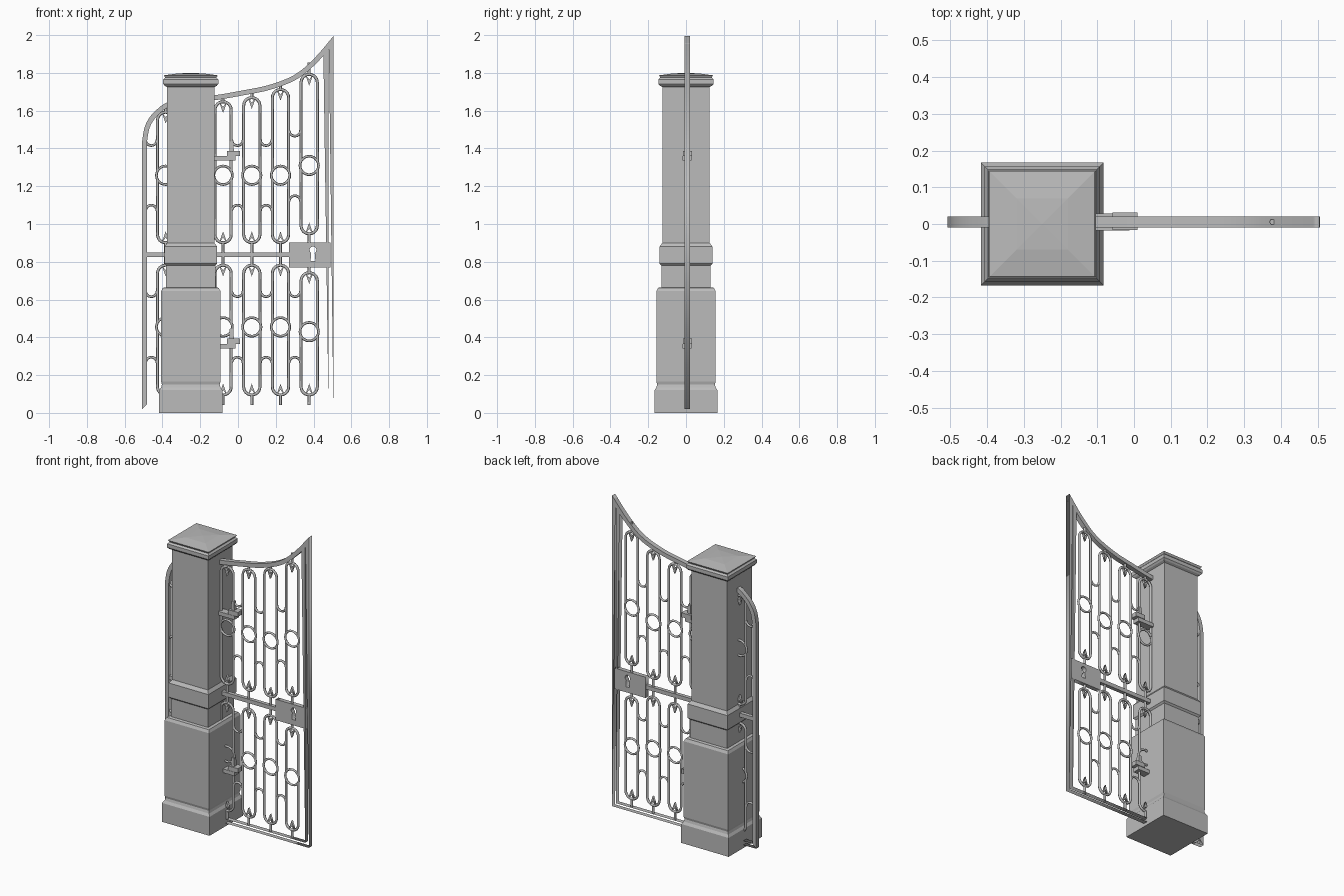
import bpy, bmesh, math
from mathutils import Vector
from mathutils.geometry import interpolate_bezier

if "Cube" in bpy.data.objects:
    bpy.data.objects.remove(bpy.data.objects["Cube"])

grey = bpy.data.materials.new("plain grey")
grey.use_nodes = True
grey.diffuse_color = (0.5, 0.5, 0.5, 1)
grey.node_tree.nodes["Principled BSDF"].inputs["Base Color"].default_value = (0.5, 0.5, 0.5, 1)

GATE_Y = 0.006
PILLAR_X = -0.25


def add_object(name, data):
    ob = bpy.data.objects.new(name, data)
    bpy.context.scene.collection.objects.link(ob)
    data.materials.append(grey)
    return ob


def add_curve(name, paths, closed, dims):
    cu = bpy.data.curves.new(name, 'CURVE')
    cu.dimensions = dims
    for path in paths:
        sp = cu.splines.new('POLY')
        sp.points.add(len(path) - 1)
        for p, (x, z) in zip(sp.points, path):
            p.co = (x, z, 0, 1)
        sp.use_cyclic_u = closed
    ob = add_object(name, cu)
    ob.rotation_euler.x = math.pi / 2
    ob.location.y = GATE_Y
    return ob


def plate(name, outlines, depth):
    """Flat cut-out standing in the gate plane; inner outlines become holes."""
    ob = add_curve(name, outlines, True, '2D')
    ob.data.fill_mode = 'BOTH'
    ob.data.extrude = depth / 2
    return ob


def rods(name, paths, radius=0.008, closed=False):
    ob = add_curve(name, paths, closed, '3D')
    ob.data.bevel_depth = radius
    ob.data.bevel_resolution = 1
    ob.data.use_fill_caps = True
    return ob


def arc(cx, cz, r, a0, a1, n=12):
    angles = [math.radians(a0 + (a1 - a0) * i / n) for i in range(n + 1)]
    return [(cx + r * math.cos(a), cz + r * math.sin(a)) for a in angles]


def box(name, x0, x1, y0, y1, z0, z1, taper=1.0):
    bm = bmesh.new()
    bmesh.ops.create_cube(bm, size=1)
    for v in bm.verts:
        k = taper if v.co.z > 0 else 1
        v.co = ((x0 + x1) / 2 + v.co.x * (x1 - x0) * k,
                (y0 + y1) / 2 + v.co.y * (y1 - y0) * k,
                (z0 + z1) / 2 + v.co.z * (z1 - z0))
    me = bpy.data.meshes.new(name)
    bm.to_mesh(me)
    bm.free()
    return add_object(name, me)


# Square pillar: stacked square rings from a moulding profile (half width, height)
profile = [(0.167, 0), (0.167, 0.12), (0.157, 0.135), (0.153, 0.15), (0.157, 0.165),
           (0.157, 0.645), (0.148, 0.662), (0.13, 0.665), (0.13, 0.78), (0.14, 0.79),
           (0.14, 0.88), (0.125, 0.9), (0.125, 1.725), (0.138, 1.732), (0.146, 1.742),
           (0.146, 1.765), (0.136, 1.775), (0.143, 1.787), (0.07, 1.797)]
bm = bmesh.new()
rings = [[bm.verts.new((PILLAR_X + sx * w, sy * w, z))
          for sx, sy in ((-1, -1), (1, -1), (1, 1), (-1, 1))] for w, z in profile]
bm.faces.new(rings[0][::-1])
for lo, hi in zip(rings, rings[1:]):
    for i in range(4):
        j = (i + 1) % 4
        bm.faces.new((lo[i], lo[j], hi[j], hi[i]))
apex = bm.verts.new((PILLAR_X, 0, 1.8))
for i in range(4):
    bm.faces.new((rings[-1][i], rings[-1][(i + 1) % 4], apex))
me = bpy.data.meshes.new("pillar")
bm.to_mesh(me)
bm.free()
add_object("pillar", me)

# Gate frame: outer outline with sweeping top, and the same outline inset
knots = [Vector(p) for p in [(0.505, 1.995), (0.405, 1.878), (0.3, 1.79), (0.167, 1.737),
                             (0.035, 1.709), (-0.12, 1.682), (-0.28, 1.663), (-0.375, 1.643),
                             (-0.425, 1.61), (-0.467, 1.566), (-0.495, 1.51), (-0.508, 1.435)]]
sweep = []
for i in range(len(knots) - 1):
    a, b = knots[i], knots[i + 1]
    ta = (b - knots[max(i - 1, 0)]) / 6
    tb = (knots[min(i + 2, len(knots) - 1)] - a) / 6
    sweep += interpolate_bezier(a, a + ta, b - tb, b, 5)[:-1]
outer = [Vector(p[:2]) for p in sweep] + [knots[-1], Vector((-0.508, 0.02)), Vector((0.505, 0.02))]
inner = []
for i, p in enumerate(outer):
    d0 = (p - outer[i - 1]).normalized()
    d1 = (outer[(i + 1) % len(outer)] - p).normalized()
    n0, n1 = Vector((-d0.y, d0.x)), Vector((-d1.y, d1.x))
    inner.append(p + (n0 + n1) * 0.026 / (1 + n0.dot(n1)))
plate("gate_frame", [outer, inner], 0.03)
box("middle_rail", -0.49, 0.28, GATE_Y - 0.012, GATE_Y + 0.012, 0.825, 0.85)

# Lock plate with a keyhole cut through
keyhole = arc(0.397, 0.863, 0.018, -60, 240) + [(0.384, 0.805), (0.41, 0.805)]
plate("lock_plate", [[(0.27, 0.77), (0.49, 0.77), (0.49, 0.902), (0.27, 0.902)], keyhole], 0.028)

# Ornament panels: two hairpins, a ring, stems and pointed leaves
HALF = 0.043
hairpins, circles, stems, leaves, hooks = [], [], [], [], []


def panel(x, bottom, top, ring_z, top_stem):
    for end, s, stem in ((top, 1, top_stem), (bottom, -1, 0.045)):
        bend = arc(x, end - s * (HALF + 0.008), HALF, 0, 180 * s)
        hairpins.append([(x + HALF, ring_z + s * 0.02)] + bend + [(x - HALF, ring_z + s * 0.02)])
        stems.append([(x, end - s * 0.01), (x, end + s * stem)])
        leaves.append([(x - 0.022, end - s * 0.005), (x, end - s * 0.068),
                       (x + 0.022, end - s * 0.005), (x, end - s * 0.035)])
    circles.append(arc(x, ring_z, 0.049, 0, 345, 23))


tops = [1.60, 1.635, 1.655, 1.677, 1.72, 1.80]
for i, top in enumerate(tops):
    x = -0.383 + 0.152 * i
    last = i == len(tops) - 1
    panel(x, 0.94 if last else 0.893, top, 1.31 if last else 1.258, 0.055 if last else 0.028)
    panel(x, 0.087, 0.75 if last else 0.79, 0.43 if last else 0.455, 0.045)
    # Small half-round links to the neighbour on the left
    lift = 0.05 if last else 0
    for z, turn in ((1.445 + lift, 180), (1.07 + lift, 0), (0.645, 180), (0.265, 0)):
        hooks.append(arc(x - 0.076, z, 0.03, turn, turn + 180, 8))

rods("ornament_loops", hairpins)
rods("ornament_rings", circles, 0.007, True)
rods("ornament_stems", stems)
rods("ornament_links", hooks, 0.007)
plate("ornament_leaves", leaves, 0.014)

# Hinges, upper and lower
for name, z in (("upper", 1.335), ("lower", 0.342)):
    box(name + "_hinge_arm", -0.16, -0.012, -0.018, 0.028, z, z + 0.024)
    box(name + "_hinge_knuckle", -0.058, 0.01, -0.016, 0.032, z + 0.024, z + 0.052)
    box(name + "_hinge_pin", -0.046, -0.022, -0.006, 0.018, z + 0.05, z + 0.105, 0.8)
